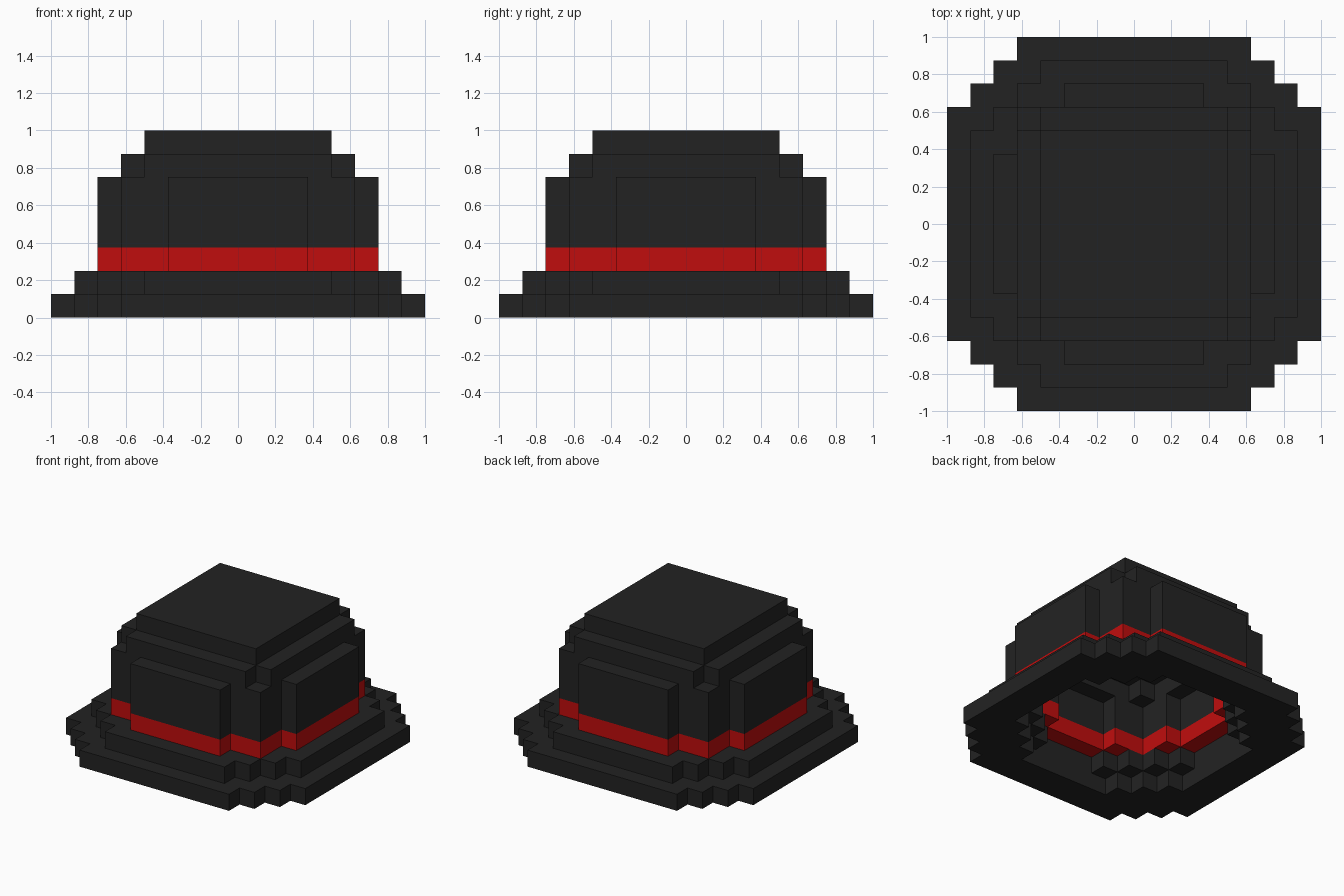
import bpy
import bmesh
from mathutils import Vector

if "Cube" in bpy.data.objects:
    bpy.data.objects.remove(bpy.data.objects["Cube"], do_unlink=True)

UNIT = 0.125   # edge of one block
HALF = 8       # blocks from the centre to the brim edge


def make_material(name, rgb):
    mat = bpy.data.materials.new(name)
    mat.use_nodes = True
    mat.diffuse_color = (*rgb, 1)
    mat.node_tree.nodes["Principled BSDF"].inputs["Base Color"].default_value = (*rgb, 1)
    return mat


black = make_material("black_felt", (0.0165, 0.0165, 0.0165))
red = make_material("red_ribbon", (0.53, 0.004, 0.004))


def inside(steps, i, j):
    """True if block (i, j) lies in a union of centred rectangles."""
    x, y = abs(i + 0.5), abs(j + 0.5)
    return any(x < w and y < d for w, d in steps)


def both_ways(*steps):
    """Stepped outline that is the same along x and y."""
    return list(steps) + [(d, w) for w, d in steps]


# Stepped outlines, in blocks from the centre
crown_out = both_ways((6, 3), (5, 5))
crown_in = both_ways((5, 2), (4, 4))
plus_out = both_ways((5, 4))
plus_in = both_ways((4, 3))

# Each part: name, material, and its layers as (level, outline, hollow)
parts = [
    ("lower_brim", black, [(0, both_ways((8, 5), (7, 6)), both_ways((6, 3), (5, 4)))]),
    ("upper_brim", black, [(1, both_ways((7, 4), (6, 5)), both_ways((6, 2), (5, 3), (4, 4)))]),
    ("hat_band", red, [(2, crown_out, crown_in)]),
    ("crown", black, [(3, crown_out, crown_in), (4, crown_out, crown_in),
                      (5, crown_out, plus_in), (6, plus_out, [(3, 3)]),
                      (7, [(4, 4)], [])]),
]

# Fill the blocks of every part
owner = {}
for name, _, layers in parts:
    for k, outline, hollow in layers:
        for i in range(-HALF, HALF):
            for j in range(-HALF, HALF):
                if inside(outline, i, j) and not inside(hollow, i, j):
                    owner[i, j, k] = name

# One lining block behind the band belongs to the crown
owner[4, -3, 2] = "crown"


def build_part(name, material):
    """Skin the blocks of one part, leaving out faces hidden between blocks."""
    bm = bmesh.new()
    for cell in [c for c, part in owner.items() if part == name]:
        centre = Vector(cell) + Vector((0.5, 0.5, 0.5))
        for axis in range(3):
            for sign in (-1, 1):
                n = Vector((0, 0, 0))
                n[axis] = sign
                neighbour = tuple(c + int(d) for c, d in zip(cell, n))
                if neighbour in owner:
                    continue
                u = Vector((0, 0, 0))
                u[(axis + 1) % 3] = 0.5
                v = n.cross(u)
                mid = centre + n / 2
                corners = (mid - u - v, mid + u - v, mid + u + v, mid - u + v)
                bm.faces.new([bm.verts.new(p * UNIT) for p in corners])
    bmesh.ops.remove_doubles(bm, verts=bm.verts, dist=UNIT / 100)
    mesh = bpy.data.meshes.new(name)
    bm.to_mesh(mesh)
    bm.free()
    mesh.materials.append(material)
    obj = bpy.data.objects.new(name, mesh)
    bpy.context.collection.objects.link(obj)


for part_name, part_material, _ in parts:
    build_part(part_name, part_material)
